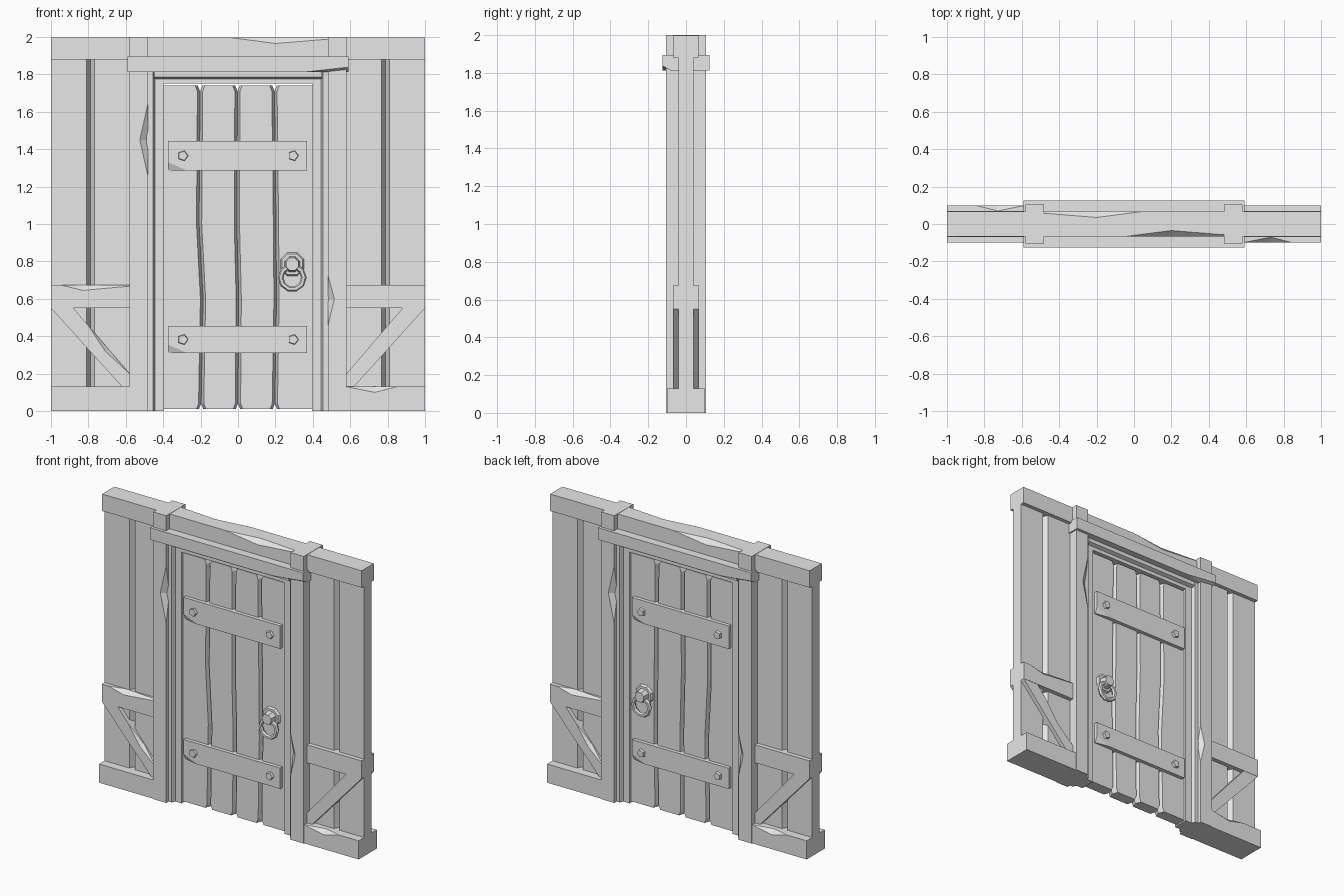
import bpy, bmesh, math
from mathutils import Vector, Matrix

cube = bpy.data.objects.get("Cube")
if cube:
    bpy.data.objects.remove(cube)

grey = bpy.data.materials.new("plain_grey")
grey.use_nodes = True
GREY = (0.8, 0.8, 0.8, 1)
grey.diffuse_color = GREY
grey.node_tree.nodes["Principled BSDF"].inputs["Base Color"].default_value = GREY


def finish(name, bm):
    bmesh.ops.remove_doubles(bm, verts=bm.verts, dist=1e-5)
    bmesh.ops.recalc_face_normals(bm, faces=bm.faces)
    mesh = bpy.data.meshes.new(name)
    bm.to_mesh(mesh)
    bm.free()
    mesh.materials.append(grey)
    obj = bpy.data.objects.new(name, mesh)
    bpy.context.collection.objects.link(obj)
    return obj


def loft(name, rings):
    """Skin a stack of equal rings and cap both ends."""
    bm = bmesh.new()
    rows = [[bm.verts.new(p) for p in ring] for ring in rings]
    n = len(rows[0])
    for a, b in zip(rows, rows[1:]):
        for i in range(n):
            j = (i + 1) % n
            bm.faces.new((a[i], a[j], b[j], b[i]))
    bm.faces.new(rows[0])
    bm.faces.new(rows[-1])
    return finish(name, bm)


def prism(name, pts, axis, lo, hi):
    """Extrude a 2D profile along an axis (0 x, 1 y, 2 z)."""
    def place(p, t):
        v = list(p)
        v.insert(axis, t)
        return v
    return loft(name, [[place(p, t) for p in pts] for t in (lo, hi)])


def box(name, x0, x1, d, z0, z1):
    return prism(name, [(x0, z0), (x1, z0), (x1, z1), (x0, z1)], 1, -d, d)


def turn(p):
    return (-p[0], -p[1], p[2])


def chip(obj, a, b, c, d):
    """Hack a two-facet notch out of the edge a-b, reaching to c and d."""
    a, b, c, d = map(Vector, (a, b, c, d))
    m = (c + d) / 2
    t = (m - a).dot(b - a) / (b - a).length_squared
    edge = a.lerp(b, t)
    out = edge + (edge - m) * 2
    bm = bmesh.new()
    for p in (a + (a - m) * .05, b + (b - m) * .05,
              c + (c - d) * .2, d + (d - c) * .2, out):
        bm.verts.new(p)
    bmesh.ops.convex_hull(bm, input=bm.verts)
    cutter = finish("chip_cutter", bm)
    cutter.hide_render = True
    mod = obj.modifiers.new("chip", 'BOOLEAN')
    mod.operation, mod.solver, mod.object = 'DIFFERENCE', 'EXACT', cutter
    deps = bpy.context.evaluated_depsgraph_get()
    mesh = bpy.data.meshes.new_from_object(obj.evaluated_get(deps))
    obj.modifiers.clear()
    obj.data = mesh
    bpy.data.objects.remove(cutter)


def chip_pair(front, back, *pts):
    """Chip the front, and the half-turned place on the back."""
    chip(front, *pts)
    chip(back, *map(turn, pts))


def plank(name, left, right, zs, depth, cl, cr, notch=0):
    """Board with chamfered long edges; left/right give x at each level."""
    rings = []
    for i, z in enumerate(zs):
        k = notch if i in (0, len(zs) - 1) else 0
        l, r = left[i] + (k if cl else 0), right[i] - (k if cr else 0)
        rings.append([(l, 0, z), (l + cl, -depth, z), (r - cr, -depth, z),
                      (r, 0, z), (r - cr, depth, z), (l + cl, depth, z)])
    return loft(name, rings)


# Main timbers
beam = box("top_beam", -1, 1, .067, 1.88, 1.998)
lintel = box("lintel", -.59, .59, .125, 1.812, 1.895)
part = {}
for side, s in (("right", -1), ("left", 1)):
    part["post", side] = box(side + "_post", s * .48, s * .58, .105, 0, 2)
    part["sill", side] = box(side + "_bottom_rail", s * .57, s, .1, 0, .13)
    part["rail", side] = box(side + "_middle_rail", s * .57, s, .07, .55, .675)
    # Diagonal brace
    outline = [(1, .55), (.88, .55), (.58, .2), (.58, .13), (.62, .13)]
    part["brace", side] = prism(side + "_brace", [(s * x, z) for x, z in outline],
                                1, -.068, .068)
    # Wall boards with a V groove between
    for label, a, b in (("outer", .788, 1), ("inner", .55, .788)):
        l, r = sorted((s * a, s * b))
        groove = s * .788
        plank(f"{side}_{label}_wall_board", [l] * 2, [r] * 2, (.05, 1.9), .04,
              .022 if l == groove else 0, .022 if r == groove else 0)
    # Stepped door jamb
    half = [(.49, .08), (.455, .08), (.445, .055), (.395, .055)]
    prof = half + [(x, -y) for x, y in reversed(half)]
    prism(side + "_jamb", [(s * x, y) for x, y in prof], 2, 0, 1.815)

# Door head
half = [(.08, 1.815), (.08, 1.785), (.055, 1.775), (.055, 1.75)]
prism("door_head", half + [(-y, z) for y, z in reversed(half)], 0, -.45, .45)

# Door boards with slightly wavy seams
levels = (.01, .04, .6, 1, 1.71, 1.74)
seams = [[-.395] * 6,
         [-.197, -.197, -.187, -.208, -.203, -.203],
         [0, 0, .004, -.006, -.003, -.003],
         [.197, .197, .206, .203, .195, .195],
         [.395] * 6]
for i in range(4):
    plank(f"door_board_{i + 1}", seams[i], seams[i + 1], levels, .04,
          .014 if i else 0, .014 if i < 3 else 0, .012)


def disc(name, x, z, sides, r, y0, y1, r2=None, spin=0):
    r2 = r if r2 is None else r2
    return loft(name, [[(x + q * math.sin(math.tau * i / sides + spin), y,
                         z + q * math.cos(math.tau * i / sides + spin))
                        for i in range(sides)] for q, y in ((r, y0), (r2, y1))])


# Door bands and bolts
for label, z0, z1 in (("lower", .31, .455), ("upper", 1.285, 1.445)):
    band = box(label + "_band", -.375, .37, .065, z0, z1)
    chip_pair(band, band, (-.56, -.065, z0), (-.27, -.065, z0),
              (-.375, -.065, z0 + .045), (-.375, -.045, z0))
    for x in (-.295, .295):
        for face, f in (("front", -1), ("back", 1)):
            disc(f"{label}_{face}_bolt", x, (z0 + z1) / 2, 5, .03,
                 f * .06, f * .082, .026, math.pi / 2)

# Ring handles on both faces
for face, f in (("front", -1), ("back", 1)):
    spin = math.pi / 8
    disc(face + "_handle_plate", .29, .785, 8, .072, f * .035, f * .055, .06, spin)
    disc(face + "_handle_knob", .29, .785, 8, .045, f * .05, f * .1, .036, spin)
    bm = bmesh.new()
    rows = []
    for i in range(10):
        a = math.tau * (i + .5) / 10
        rows.append([bm.verts.new(((.062 + .015 * math.cos(b)) * math.sin(a) + .29,
                                   f * .075 + .015 * math.sin(b),
                                   (.062 + .015 * math.cos(b)) * math.cos(a) + .713))
                     for b in (math.tau * j / 6 for j in range(6))])
    for i in range(10):
        for j in range(6):
            n, m = rows[(i + 1) % 10], (j + 1) % 6
            bm.faces.new((rows[i][j], rows[i][m], n[m], n[j]))
    finish(face + "_handle_ring", bm)

# Chipped edges
R, L = "right", "left"
chip_pair(part["post", R], part["post", L], (-.48, -.105, 1.25), (-.48, -.105, 1.65),
          (-.525, -.105, 1.45), (-.48, -.07, 1.45))
chip_pair(part["post", L], part["post", R], (.48, -.105, .45), (.48, -.105, .73),
          (.515, -.105, .6), (.48, -.075, .6))
chip_pair(beam, beam, (-.05, -.067, 1.998), (.6, -.067, 1.998),
          (.2, -.067, 1.965), (.2, -.035, 1.998))
chip_pair(lintel, lintel, (.35, -.125, 1.812), (.85, -.125, 1.812),
          (.585, -.125, 1.838), (.585, -.08, 1.812))
chip_pair(part["sill", L], part["sill", R], (.58, -.1, .13), (.85, -.1, .13),
          (.73, -.1, .1), (.73, -.07, .13))
chip_pair(part["rail", R], part["rail", L], (-.95, -.07, .675), (-.5, -.07, .675),
          (-.83, -.07, .645), (-.83, -.04, .675))
chip_pair(part["brace", R], part["brace", L], (-.8, -.068, .457), (-.58, -.068, .2),
          (-.71, -.068, .32), (-.69, -.045, .328))
